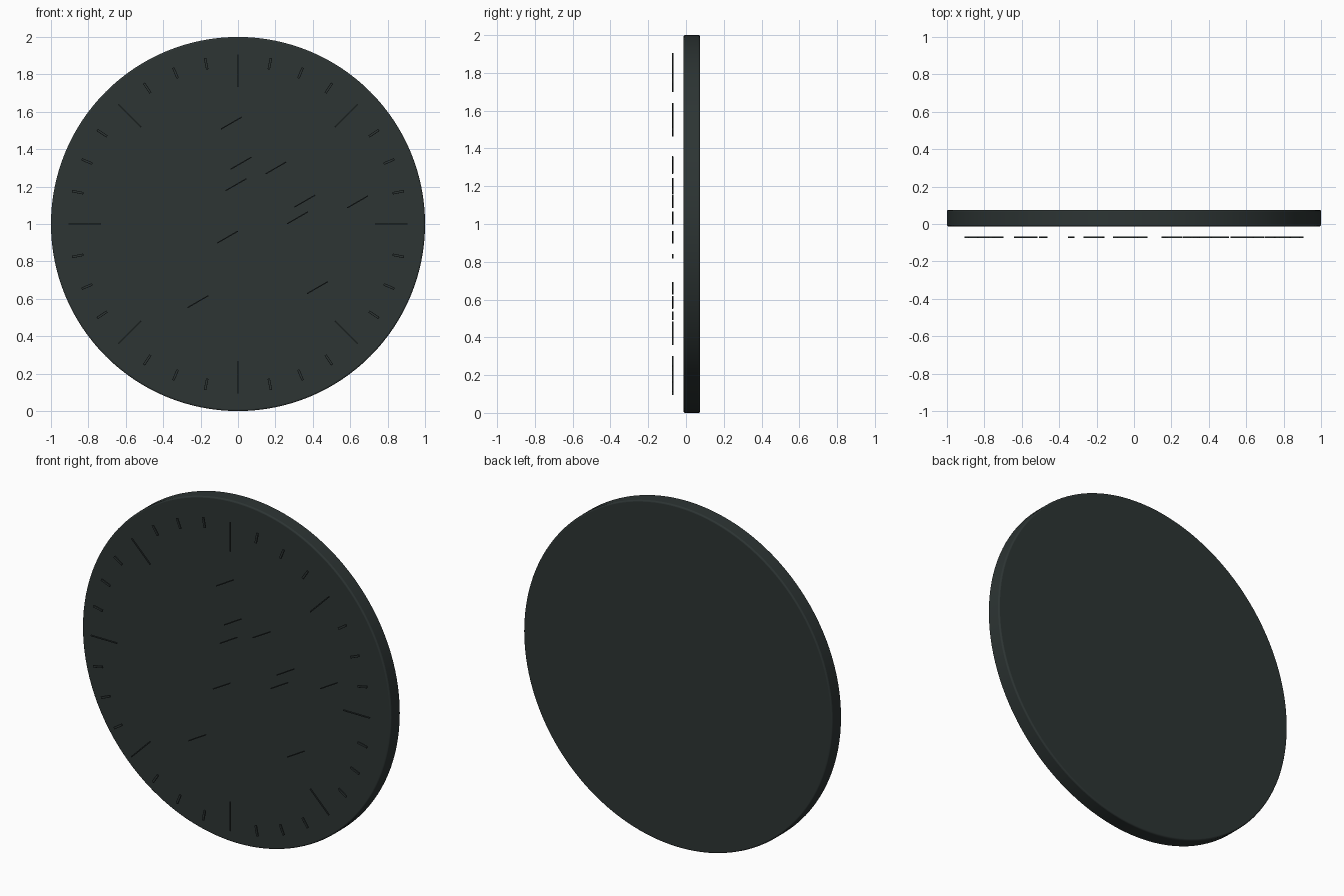
import bpy, math
from mathutils import Matrix, Vector

if "Cube" in bpy.data.objects:
    bpy.data.objects.remove(bpy.data.objects["Cube"])


def material(name, rgb):
    m = bpy.data.materials.new(name)
    m.diffuse_color = (*rgb, 1)
    m.use_nodes = True
    m.node_tree.nodes["Principled BSDF"].inputs["Base Color"].default_value = m.diffuse_color
    return m


dark = material("dark slate", (0.026, 0.035, 0.034))
CENTRE_Z = 1.0
MARK_Y = -0.071


def finish(ob, name, width, segments):
    ob.name = name
    ob.data.materials.append(dark)
    b = ob.modifiers.new("rounded edge", "BEVEL")
    b.width, b.segments, b.limit_method = width, segments, "ANGLE"


def bar(name, x, z, angle, length, width):
    """Thin bar floating in front of the dial; angle is measured from +x."""
    bpy.ops.mesh.primitive_cube_add(size=1)
    ob = bpy.context.object
    ob.data.transform(Matrix.Diagonal((length, 0.008, width, 1)))
    ob.location = (x, MARK_Y, z)
    ob.rotation_euler = (0, -angle, 0)
    finish(ob, name, 0.001, 1)


# Round dial plate
bpy.ops.mesh.primitive_cylinder_add(vertices=128, radius=1, depth=0.0875)
dial = bpy.context.object
dial.data.transform(Matrix.Rotation(math.pi / 2, 4, "X"))
dial.location = (0, 0.03125, CENTRE_Z)
finish(dial, "dial_plate", 0.008, 3)
bpy.ops.object.shade_smooth_by_angle(angle=math.radians(40))

# Ring of 32 ticks, every fourth one long
for i in range(32):
    a = i * math.tau / 32
    long_tick = i % 4 == 0
    inner, outer = (0.733 if long_tick else 0.843), 0.905
    r = (inner + outer) / 2
    bar("long_tick" if long_tick else "short_tick",
        r * math.cos(a), CENTRE_Z + r * math.sin(a), a,
        outer - inner, 0.007 if long_tick else 0.013)

# Scattered slanted dashes
for x, z in [(-0.035, 1.54), (0.016, 1.325), (-0.011, 1.21), (0.203, 1.30),
             (0.358, 1.123), (0.318, 1.033), (0.639, 1.118), (-0.056, 0.93),
             (-0.214, 0.585), (0.425, 0.66)]:
    bar("slanted_dash", x, z, math.radians(30), 0.128, 0.006)
